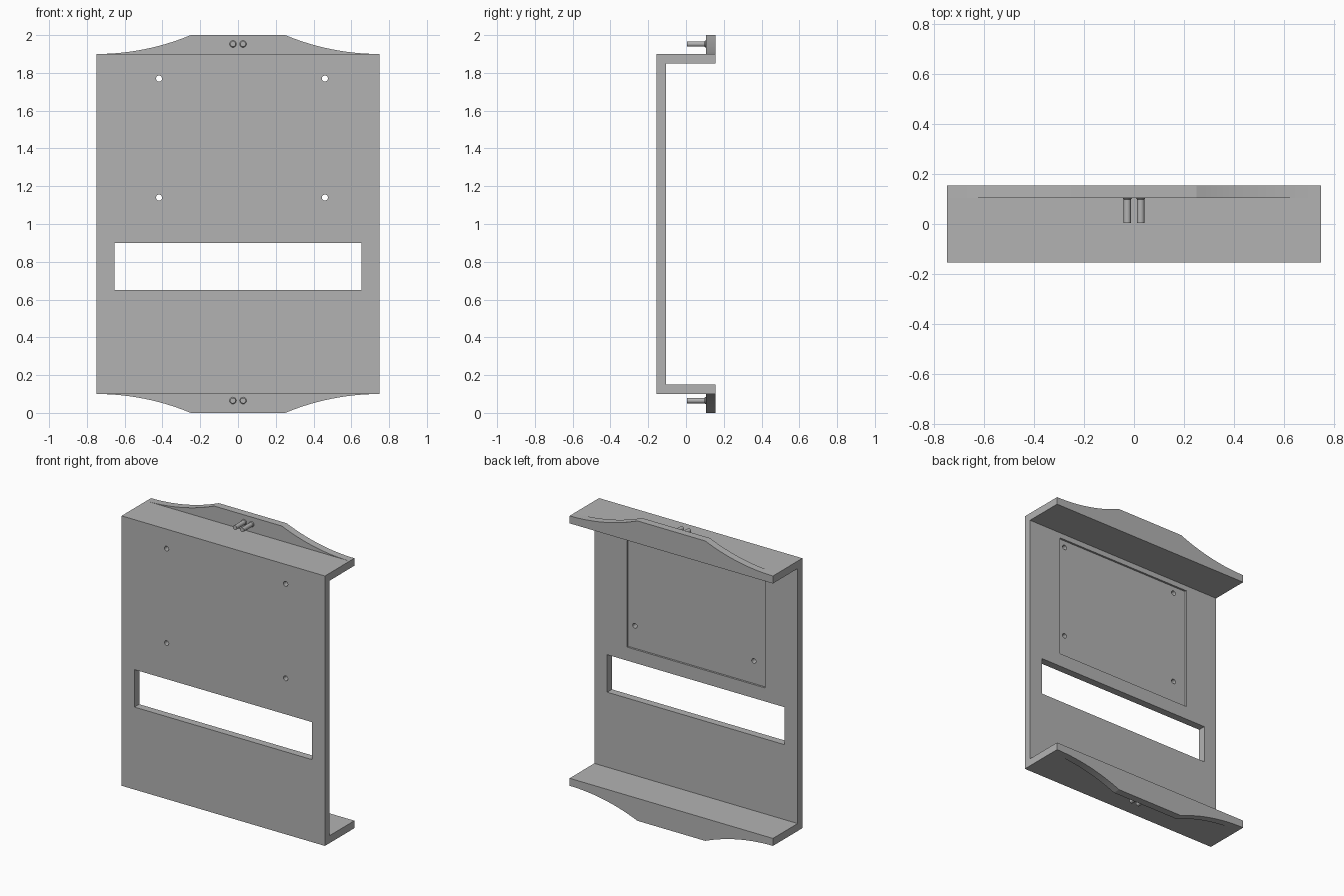
import bpy, bmesh, math
from mathutils import Matrix

if "Cube" in bpy.data.objects:
    bpy.data.objects.remove(bpy.data.objects["Cube"])

grey = bpy.data.materials.new("plain grey")
grey.diffuse_color = (0.45, 0.45, 0.45, 1)
grey.use_nodes = True
grey.node_tree.nodes["Principled BSDF"].inputs["Base Color"].default_value = grey.diffuse_color

W, D, T = 0.75, 0.155, 0.05      # half width, half depth, sheet thickness
Z0, Z1 = 0.10, 1.90              # body bottom and top


def finish(name, bm):
    bmesh.ops.recalc_face_normals(bm, faces=bm.faces)
    mesh = bpy.data.meshes.new(name)
    bm.to_mesh(mesh)
    bm.free()
    mesh.materials.append(grey)
    obj = bpy.data.objects.new(name, mesh)
    bpy.context.collection.objects.link(obj)
    return obj


def prism(name, points, offset):
    """Extrude a closed outline along the offset vector."""
    bm = bmesh.new()
    face = bm.faces.new([bm.verts.new(p) for p in points])
    new = bmesh.ops.extrude_face_region(bm, geom=[face])["geom"]
    bmesh.ops.translate(bm, vec=offset,
                        verts=[v for v in new if isinstance(v, bmesh.types.BMVert)])
    return finish(name, bm)


def block(name, x0, x1, y0, y1, z0, z1):
    return prism(name, [(x0, y0, z0), (x1, y0, z0), (x1, y0, z1), (x0, y0, z1)],
                 (0, y1 - y0, 0))


def rod(name, x, z, sections, sides=24):
    """Round rod along y from (y, radius) sections."""
    bm = bmesh.new()
    rings = [[bm.verts.new((x + r * math.cos(2 * math.pi * i / sides), y,
                            z + r * math.sin(2 * math.pi * i / sides)))
              for i in range(sides)] for y, r in sections]
    for a, b in zip(rings, rings[1:]):
        for i in range(sides):
            j = (i + 1) % sides
            bm.faces.new((a[i], a[j], b[j], b[i]))
    bm.faces.new(rings[0])
    bm.faces.new(rings[-1])
    return finish(name, bm)


def activate(obj):
    bpy.ops.object.select_all(action='DESELECT')
    obj.select_set(True)
    bpy.context.view_layer.objects.active = obj


def cut(target, cutter):
    mod = target.modifiers.new("cut", 'BOOLEAN')
    mod.operation, mod.solver, mod.object = 'DIFFERENCE', 'EXACT', cutter
    activate(target)
    bpy.ops.object.modifier_apply(modifier=mod.name)
    bpy.data.objects.remove(cutter)


# Channel-shaped body: front panel with top and bottom flanges
outline = [(-D, Z0), (D, Z0), (D, Z0 + T), (-D + T, Z0 + T),
           (-D + T, Z1 - T), (D, Z1 - T), (D, Z1), (-D, Z1)]
body = prism("panel_body", [(-W, y, z) for y, z in outline], (2 * W, 0, 0))

# Long window, shallow rear recess and four screw holes
cut(body, block("window_cutter", -0.655, 0.655, -0.3, 0.0, 0.65, 0.90))
cut(body, block("recess_cutter", -0.51, 0.51, -D + T - 0.013, 0.0, 0.99, 1.815))
for x in (-0.418, 0.46):
    for z in (1.14, 1.77):
        cut(body, rod("hole_cutter", x, z, [(-0.3, 0.016), (0.0, 0.016)]))
activate(body)
bpy.ops.object.shade_smooth_by_angle(angle=math.radians(30))

# Curved mounting ears, with arcs that start tangent to the flange
RISE, FLAT, N = 0.10, 0.25, 14
run = W - FLAT
R = (run ** 2 + RISE ** 2) / (2 * RISE)
sweep = math.asin(run / R)
arc = [(W - R * math.sin(sweep * i / N), R * (1 - math.cos(sweep * i / N)))
       for i in range(N + 1)]
ear_outline = arc + [(-x, h) for x, h in reversed(arc)]

for side, base, sign, pin_z in (("top", Z1, 1, 1.953), ("bottom", Z0, -1, 0.065)):
    ear = prism(side + "_ear", [(x, D - T, base + sign * h) for x, h in ear_outline],
                (0, T, 0))
    activate(ear)
    bpy.ops.object.shade_smooth_by_angle(angle=math.radians(12))
    # Pair of pins with a small flare at the root
    for label, x in (("left", -0.027), ("right", 0.027)):
        pin = rod(side + "_pin_" + label, x, pin_z,
                  [(0.005, 0.0145), (0.098, 0.0145), (0.102, 0.018), (0.106, 0.018)])
        activate(pin)
        bpy.ops.object.shade_smooth_by_angle(angle=math.radians(30))
